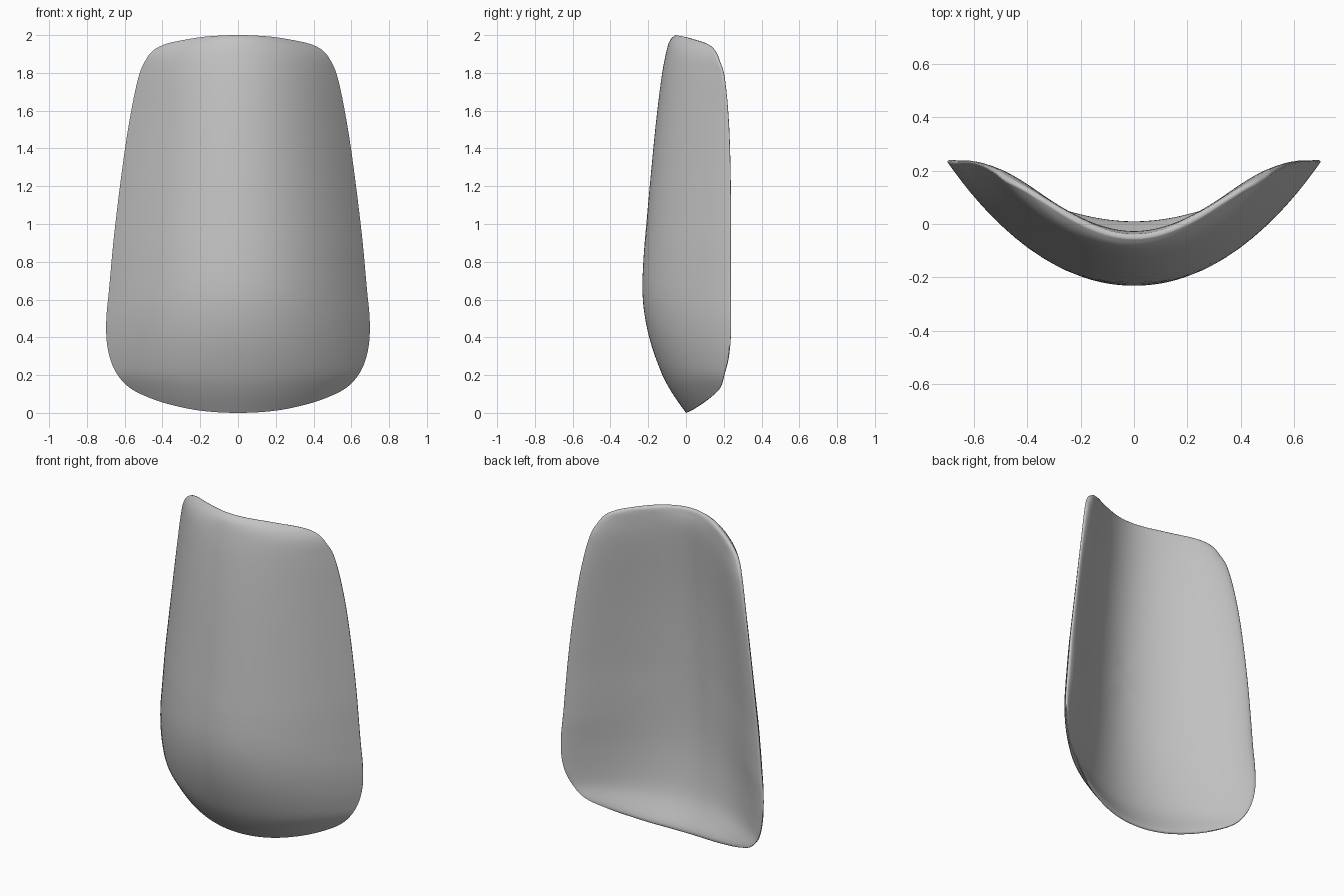
import bpy
import bmesh
import math

cube = bpy.data.objects.get("Cube")
if cube:
    bpy.data.objects.remove(cube, do_unlink=True)

RINGS = 20
CENTRE_Z = 1.0

# Right half of the outline (x, z), from bottom centre to top centre
HALF = [(0, 0), (0.2, 0.012), (0.37, 0.047), (0.5, 0.093), (0.58, 0.138),
        (0.637, 0.2), (0.675, 0.28), (0.695, 0.38), (0.697, 0.5), (0.683, 0.65),
        (0.655, 0.95), (0.605, 1.35), (0.565, 1.6), (0.52, 1.8), (0.475, 1.89),
        (0.44, 1.925), (0.385, 1.952), (0.3, 1.972), (0.17, 1.992), (0, 2)]

# By height: depth of the front ridge, backward bend, and wall thickness
RIDGE = [(0, 0), (0.1, -0.07), (0.2, -0.125), (0.4, -0.195), (0.6, -0.229),
         (0.8, -0.226), (1, -0.21), (1.4, -0.173), (1.6, -0.152), (1.8, -0.126),
         (1.9, -0.107), (1.95, -0.094), (1.98, -0.08), (2, -0.056)]
BEND = [(0, 0.9), (0.1, 0.85), (0.2, 0.81), (0.28, 0.83), (0.4, 0.878),
        (0.5, 0.92), (0.65, 0.983), (0.95, 1.033), (1.35, 1.106), (1.6, 1.15),
        (1.8, 1.17), (1.9, 1.2), (1.95, 1.37), (1.97, 1.57), (2, 1.9)]
WALL = [(0, 0.05), (0.1, 0.05), (0.2, 0.06), (0.4, 0.1), (0.6, 0.125),
        (0.8, 0.125), (1, 0.115), (1.4, 0.102), (2, 0.094)]


def smooth(table, s):
    """Smooth curve through (position, value) pairs."""
    n = len(table)
    i = 0
    while i < n - 2 and s > table[i + 1][0]:
        i += 1

    def slope(j):
        a, b = table[max(j - 1, 0)], table[min(j + 1, n - 1)]
        return (b[1] - a[1]) / (b[0] - a[0])

    (s0, v0), (s1, v1) = table[i], table[i + 1]
    h = s1 - s0
    t = (s - s0) / h
    return (v0 * (1 + 2 * t) * (1 - t) ** 2 + v1 * t * t * (3 - 2 * t)
            + h * (slope(i) * t * (1 - t) ** 2 - slope(i + 1) * t * t * (1 - t)))


def outline(steps=6):
    """Closed, mirrored outline sampled by chord length."""
    # Extend past both ends by mirroring so the centre line stays smooth
    pts = [(-HALF[1][0], HALF[1][1])] + HALF + [(-HALF[-2][0], HALF[-2][1])]
    s = [0.0]
    for a, b in zip(pts, pts[1:]):
        s.append(s[-1] + math.dist(a, b))
    xs = [(d, p[0]) for d, p in zip(s, pts)]
    zs = [(d, p[1]) for d, p in zip(s, pts)]
    half = []
    for i in range(1, len(pts) - 2):
        for k in range(steps):
            d = s[i] + (s[i + 1] - s[i]) * k / steps
            half.append((smooth(xs, d), smooth(zs, d)))
    half.append(HALF[-1])
    return half + [(-x, z) for x, z in reversed(half[1:-1])]


def depth(x, z, r, back):
    """Rounded front skin; the flatter back skin adds a wall fading at the rim."""
    z = min(max(z, 0), 2)
    ridge, bend = smooth(RIDGE, z), smooth(BEND, z)
    width2 = (0.225 - ridge) / bend
    y = ridge + bend * x * x + 0.25 * x * x * (x * x - width2)
    if back:
        u = x * x / width2
        y += smooth(WALL, z) * (1 + u - 1.55 * u * u) * math.sqrt(1 - r ** 12)
    return y


# Curved shell: front and back skins share one thin rim
bm = bmesh.new()
edge = outline()
count = len(edge)


def ring(r, back):
    verts = []
    for ex, ez in edge:
        x, z = ex * r, CENTRE_Z + (ez - CENTRE_Z) * r
        verts.append(bm.verts.new((x, depth(x, z, r, back), z)))
    return verts


rim = ring(1, False)
for back in (False, True):
    outer = rim
    for j in range(RINGS - 1, 0, -1):
        inner = ring(1 - (1 - j / RINGS) ** 2, back)
        for i in range(count):
            k = (i + 1) % count
            bm.faces.new((outer[i], outer[k], inner[k], inner[i]))
        outer = inner
    hub = bm.verts.new((0, depth(0, CENTRE_Z, 0, back), CENTRE_Z))
    for i in range(count):
        bm.faces.new((outer[i], outer[(i + 1) % count], hub))
bmesh.ops.recalc_face_normals(bm, faces=bm.faces)

mesh = bpy.data.meshes.new("curved_shell")
bm.to_mesh(mesh)
bm.free()
shell = bpy.data.objects.new("curved_shell", mesh)
bpy.context.collection.objects.link(shell)

# Plain grey finish
grey = bpy.data.materials.new("plain_grey")
grey.use_nodes = True
colour = (0.55, 0.55, 0.55, 1)
grey.diffuse_color = colour
for node in grey.node_tree.nodes:
    if node.type == 'BSDF_PRINCIPLED':
        node.inputs["Base Color"].default_value = colour
mesh.materials.append(grey)

bpy.ops.object.select_all(action='DESELECT')
shell.select_set(True)
bpy.context.view_layer.objects.active = shell
bpy.ops.object.shade_smooth_by_angle(angle=math.radians(60))
